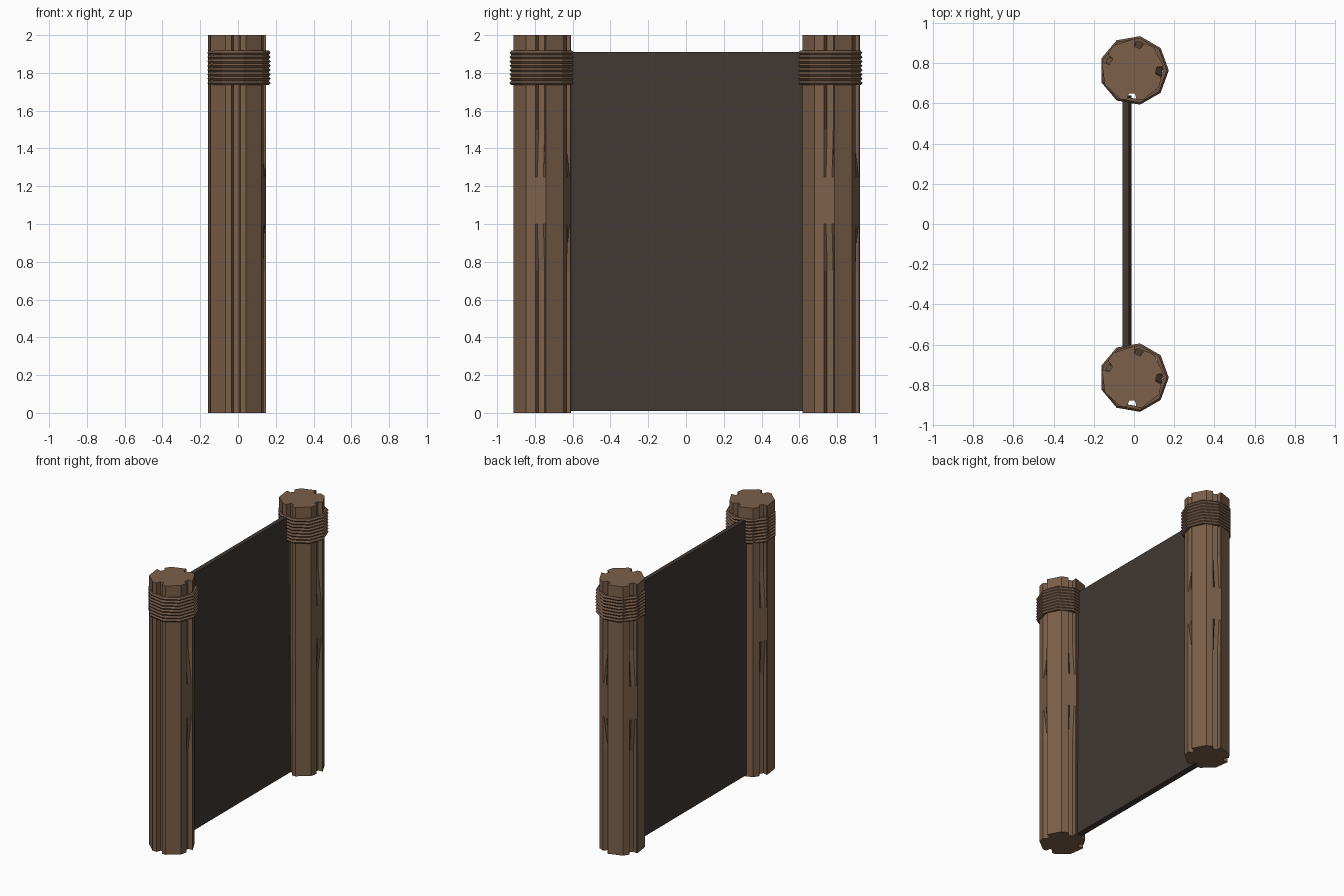
import bpy, bmesh
from math import cos, sin, radians
from mathutils import Vector

if "Cube" in bpy.data.objects:
    bpy.data.objects.remove(bpy.data.objects["Cube"])


def material(name, rgb):
    m = bpy.data.materials.new(name)
    m.diffuse_color = (*rgb, 1)
    m.use_nodes = True
    m.node_tree.nodes["Principled BSDF"].inputs["Base Color"].default_value = m.diffuse_color
    return m


WOOD = material("wood", (0.20, 0.115, 0.068))
ROPE = material("rope", (0.17, 0.098, 0.06))
CLOTH = material("dark_panel", (0.052, 0.041, 0.035))


def loft(name, rings, mat, closed=False):
    """Skin a stack of equal-length point rings; cap it or close it on itself."""
    bm = bmesh.new()
    vr = [[bm.verts.new(p) for p in r] for r in rings]
    pairs = list(zip(vr, vr[1:])) + ([(vr[-1], vr[0])] if closed else [])
    for a, b in pairs:
        for i in range(len(a)):
            j = (i + 1) % len(a)
            bm.faces.new((a[i], a[j], b[j], b[i]))
    if not closed:
        bm.faces.new(vr[0][::-1])
        bm.faces.new(vr[-1])
    bmesh.ops.recalc_face_normals(bm, faces=bm.faces)
    me = bpy.data.meshes.new(name)
    bm.to_mesh(me)
    bm.free()
    me.materials.append(mat)
    ob = bpy.data.objects.new(name, me)
    bpy.context.collection.objects.link(ob)
    return ob


def corner(i, r, start):
    a = radians(start + 40 * i)
    return Vector((r * cos(a), r * sin(a), 0))


# Split grooves: face index -> (start fraction, end fraction, runs full length)
GROOVES = {1: (0.45, 0.93, False), 3: (0.45, 0.93, False),
           6: (0.28, 0.74, True), 8: (0.47, 0.98, False)}
# Height and groove depth: grooves run in from both ends and fade out mid-post
LEVELS = [(0, 1), (0.75, 1), (1.0, 0), (1.25, 0), (1.5, 1), (2, 1)]


def post_ring(cy, z, depth):
    pts = []
    for i in range(9):
        p, q = corner(i, 0.156, 8), corner(i + 1, 0.156, 8)
        pts.append(p)
        if i in GROOVES:
            a, b, full = GROOVES[i]
            d = 0.032 * (1 if full else depth)
            inward = -((p + q) / 2).normalized() * d
            w = (b - a) * 0.2
            pts += [p.lerp(q, a), p.lerp(q, a + w) + inward,
                    p.lerp(q, b - w) + inward, p.lerp(q, b)]
    return [v + Vector((-0.007, cy, z)) for v in pts]


def binding_ring(cy, r, z):
    return [corner(i, r, 0) + Vector((0, cy, z)) for i in range(9)]


for side, cy in (("front", -0.764), ("back", 0.764)):
    # Split log post
    loft(side + "_post", [post_ring(cy, z, d) for z, d in LEVELS], WOOD)
    # Rope binding with eight ridges
    turns, z0, z1 = 8, 1.735, 1.918
    step = (z1 - z0) / turns
    rings = [binding_ring(cy, 0.146, z0), binding_ring(cy, 0.163, z0)]
    for k in range(turns):
        rings.append(binding_ring(cy, 0.173, z0 + (k + 0.5) * step))
        rings.append(binding_ring(cy, 0.163, z0 + (k + 1) * step))
    rings.append(binding_ring(cy, 0.146, z1))
    loft(side + "_rope_binding", rings, ROPE, closed=True)

# Hanging panel between the posts, slightly thinner at the top
loft("panel", [[(x0, -0.64, z), (x1, -0.64, z), (x1, 0.64, z), (x0, 0.64, z)]
               for x0, x1, z in ((-0.058, -0.012, 0.01), (-0.058, -0.026, 1.91))], CLOTH)
